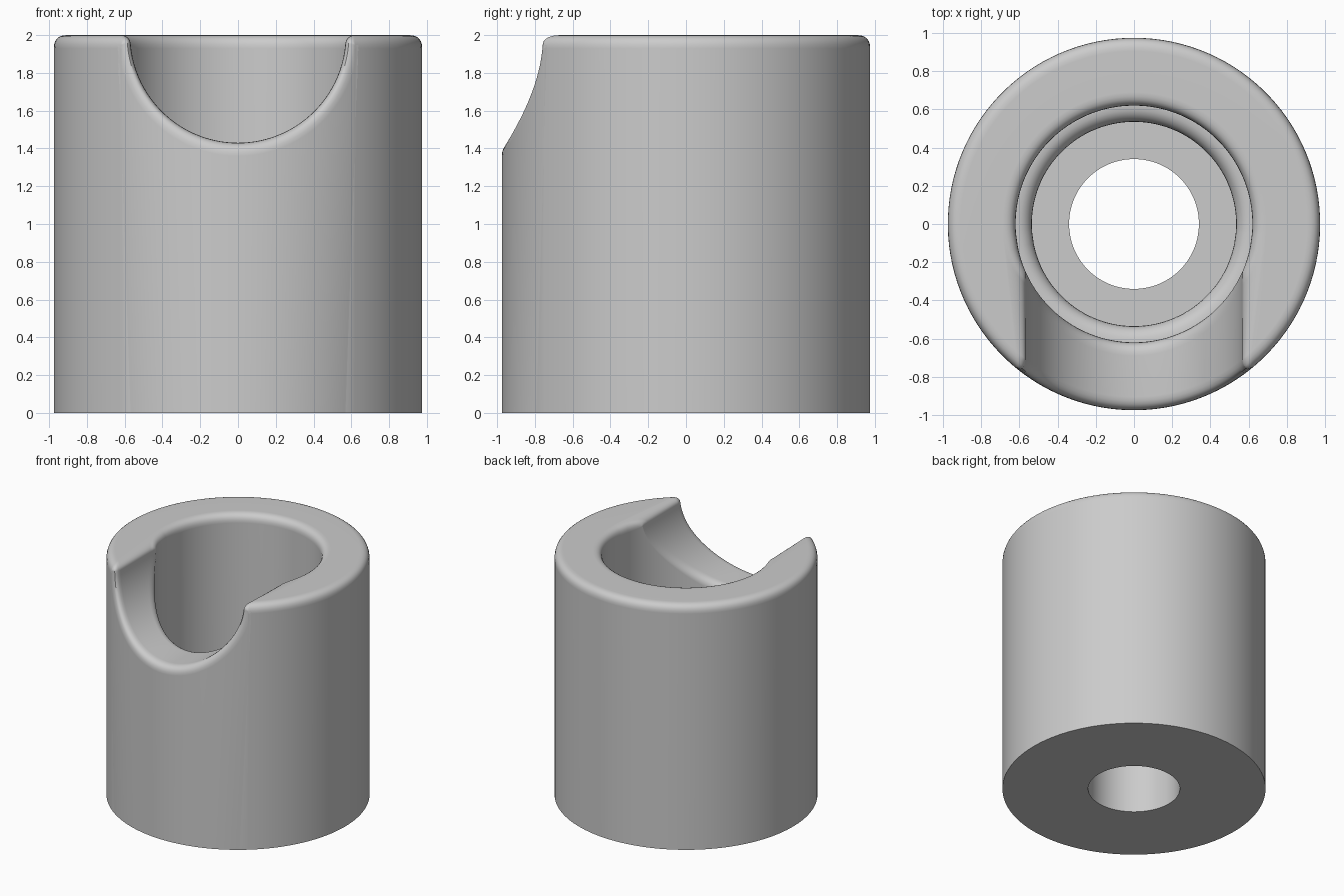
import bpy, bmesh
from math import sin, cos, pi, sqrt, radians, atan2
from mathutils import Vector

cube = bpy.data.objects.get("Cube")
if cube:
    bpy.data.objects.remove(cube, do_unlink=True)

HEIGHT, OUTER, BORE, SEAT, HOLE = 2.0, 0.975, 0.62, 0.535, 0.34
NOTCH, FILLET, CORNER = 0.57, 0.07, 0.05
SHELF_Z, FLOOR_Z, SEAT_FILLET = 0.65, 0.45, 0.08
STEPS = 6


def on_front(radius, x):
    return -sqrt(max(radius * radius - x * x, 0))


def polar(radius, angle, z):
    return Vector((radius * cos(angle), radius * sin(angle), z))


def bezier(a, b, c):
    ts = [i / STEPS for i in range(STEPS + 1)]
    return [a * (1 - t) ** 2 + b * 2 * t * (1 - t) + c * t * t for t in ts]


# Rim stations: inner angle, outer angle, height, edge normal (x, z), radial blend
def notch_station(x, z, nx, nz, blend):
    return (atan2(on_front(BORE, x), x), atan2(on_front(OUTER, x), x), z, nx, nz, blend)


stations = []
edge = radians(85)
for i in range(49):
    a = -edge + 2 * edge * i / 48
    stations.append(notch_station(NOTCH * sin(a), HEIGHT - NOTCH * cos(a), sin(a), -cos(a), 0))

# Rounded lip where the notch meets the flat top
lip = []
for i in range(1, 9):
    a = pi / 2 * i / 8
    x = NOTCH - 0.002 + CORNER * (1 - cos(a))
    lip.append((x, HEIGHT - CORNER * (1 - sin(a)), cos(a), -sin(a), (i / 8) ** 2))
stations += [notch_station(*p) for p in lip]

# Plain rim around the back
in_end, out_end = stations[-1][:2]
for i in range(1, 96):
    t = i / 96
    stations.append((in_end + (pi - 2 * in_end) * t, out_end + (pi - 2 * out_end) * t,
                     HEIGHT, 0, -1, 1))
stations += [notch_station(-x, z, -nx, nz, b) for x, z, nx, nz, b in reversed(lip)]


def section(inner, outer, z, nx, nz, blend):
    co, ci = polar(OUTER, outer, z), polar(BORE, inner, z)
    across = (ci - co).normalized()
    # Outer fillet wraps onto the cylinder wall
    wall = co + Vector((nx, 0, nz)) * FILLET
    if nx:
        wall.y = on_front(OUTER, wall.x)
    depth = FILLET / -across.dot(polar(1, outer, 0))
    pts = [polar(OUTER, outer, 0), wall * 1]
    pts += bezier(wall, co, co + across * depth)[1:]
    # Bore fillet
    away = (-across * (1 - blend) + polar(1, inner, 0) * blend).normalized()
    low = ci + Vector((0, 0, nz * FILLET))
    pts += bezier(ci + away * FILLET, ci, low)
    # Seat, floor and through hole
    pts.append(polar(BORE, inner, SHELF_Z))
    for i in range(STEPS + 1):
        a = pi / 2 * i / STEPS
        pts.append(polar(SEAT + SEAT_FILLET * (1 - sin(a)), inner,
                         SHELF_Z - SEAT_FILLET * (1 - cos(a))))
    pts += [polar(SEAT, inner, FLOOR_Z), polar(HOLE, inner, FLOOR_Z), polar(HOLE, inner, 0)]
    return pts


# Loft the sections into one closed body
bm = bmesh.new()
rings = [[bm.verts.new(p) for p in section(*s)] for s in stations]
for k, ring in enumerate(rings):
    nxt = rings[(k + 1) % len(rings)]
    for j in range(len(ring)):
        m = (j + 1) % len(ring)
        bm.faces.new((ring[j], nxt[j], nxt[m], ring[m]))
bmesh.ops.remove_doubles(bm, verts=bm.verts, dist=0.0001)
bmesh.ops.recalc_face_normals(bm, faces=bm.faces)
mesh = bpy.data.meshes.new("notched_sleeve")
bm.to_mesh(mesh)
bm.free()

body = bpy.data.objects.new("notched_sleeve", mesh)
bpy.context.collection.objects.link(body)

grey = bpy.data.materials.new("light_grey")
grey.use_nodes = True
grey.diffuse_color = (0.6, 0.6, 0.6, 1)
grey.node_tree.nodes["Principled BSDF"].inputs["Base Color"].default_value = (0.6, 0.6, 0.6, 1)
mesh.materials.append(grey)

bpy.ops.object.select_all(action="DESELECT")
body.select_set(True)
bpy.context.view_layer.objects.active = body
bpy.ops.object.shade_smooth_by_angle(angle=radians(35))
weighted = body.modifiers.new("even_shading", "WEIGHTED_NORMAL")
weighted.keep_sharp = True
